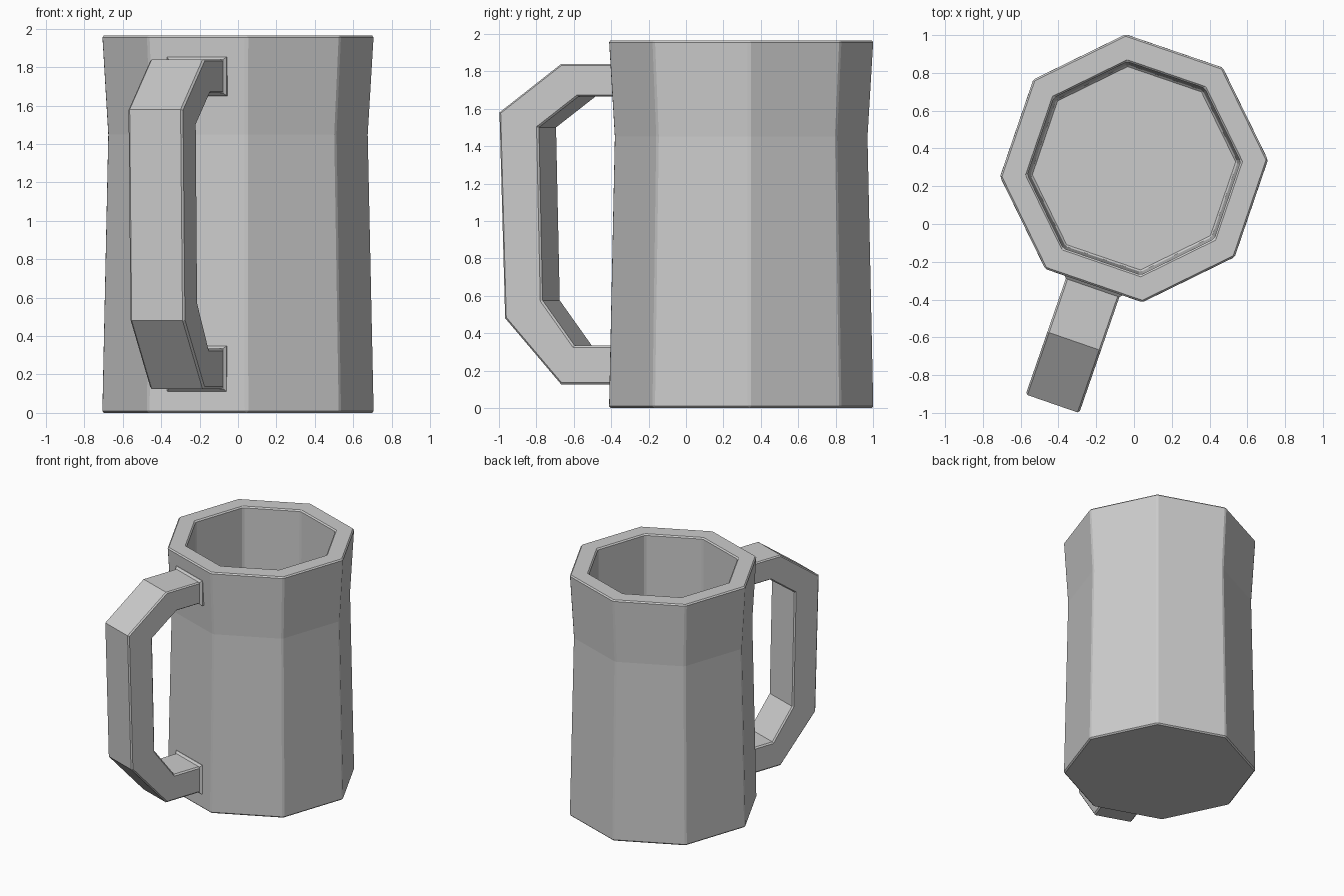
import bpy, bmesh
from math import cos, sin, pi, radians

if "Cube" in bpy.data.objects:
    bpy.data.objects.remove(bpy.data.objects["Cube"])

CENTER_Y = 0.295
TURN = radians(3.6)        # rotation of the octagon
HANDLE_DIR = radians(250.9)  # handle points out of one octagon face


def make_object(name, bm, bevel, angle=30):
    bmesh.ops.recalc_face_normals(bm, faces=bm.faces)
    mesh = bpy.data.meshes.new(name)
    bm.to_mesh(mesh)
    bm.free()
    ob = bpy.data.objects.new(name, mesh)
    bpy.context.collection.objects.link(ob)
    ob.location.y = CENTER_Y
    if bevel:
        mod = ob.modifiers.new("edge_bevel", 'BEVEL')
        mod.width = bevel
        mod.segments = 1
        mod.limit_method = 'ANGLE'
        mod.angle_limit = radians(angle)
    return ob


# Mug body: octagonal rings from the underside, over the rim, to the inner floor
profile = [(0.711, 0.0), (0.680, 1.45), (0.711, 1.965), (0.565, 1.965), (0.55, 0.15)]
bm = bmesh.new()
rings = [[bm.verts.new((r * cos(TURN + k * pi / 4), r * sin(TURN + k * pi / 4), z))
          for k in range(8)] for r, z in profile]
for a, b in zip(rings, rings[1:]):
    for k in range(8):
        n = (k + 1) % 8
        bm.faces.new((a[k], a[n], b[n], b[k]))
bm.faces.new(rings[0])
bm.faces.new(rings[-1])
make_object("mug_body", bm, 0.010)

# Handle: outer and inner path (distance from axis, height), given thickness sideways
outer = [(0.59, 1.84), (0.969, 1.84), (1.319, 1.58), (1.287, 0.48), (0.969, 0.125), (0.59, 0.125)]
inner = [(0.59, 1.665), (0.873, 1.665), (1.096, 1.50), (1.075, 0.575), (0.895, 0.335), (0.59, 0.335)]
half = 0.15
bm = bmesh.new()
loops = [[bm.verts.new((r, s, z)) for r, z in path]
         for path, s in ((outer, -half), (outer, half), (inner, half), (inner, -half))]
for j in range(4):
    a, b = loops[j], loops[(j + 1) % 4]
    for i in range(5):
        bm.faces.new((a[i], a[i + 1], b[i + 1], b[i]))
for i in (0, 5):
    bm.faces.new([l[i] for l in loops])
handle = make_object("handle", bm, 0.010, 60)
handle.rotation_euler.z = HANDLE_DIR


# Small flared collars where the handle meets the body
def collar(name, z0, z1):
    bm = bmesh.new()
    ends = []
    for r, g in ((0.60, 0.014), (0.654, 0.014), (0.67, 0.0)):
        w = half + g
        ends.append([bm.verts.new((r, y, z)) for y, z in
                     ((-w, z0 - g), (w, z0 - g), (w, z1 + g), (-w, z1 + g))])
    for a, b in zip(ends, ends[1:]):
        for k in range(4):
            n = (k + 1) % 4
            bm.faces.new((a[k], a[n], b[n], b[k]))
    bm.faces.new(ends[0])
    bm.faces.new(ends[-1])
    make_object(name, bm, 0).rotation_euler.z = HANDLE_DIR


collar("upper_handle_collar", 1.665, 1.84)
collar("lower_handle_collar", 0.125, 0.335)
